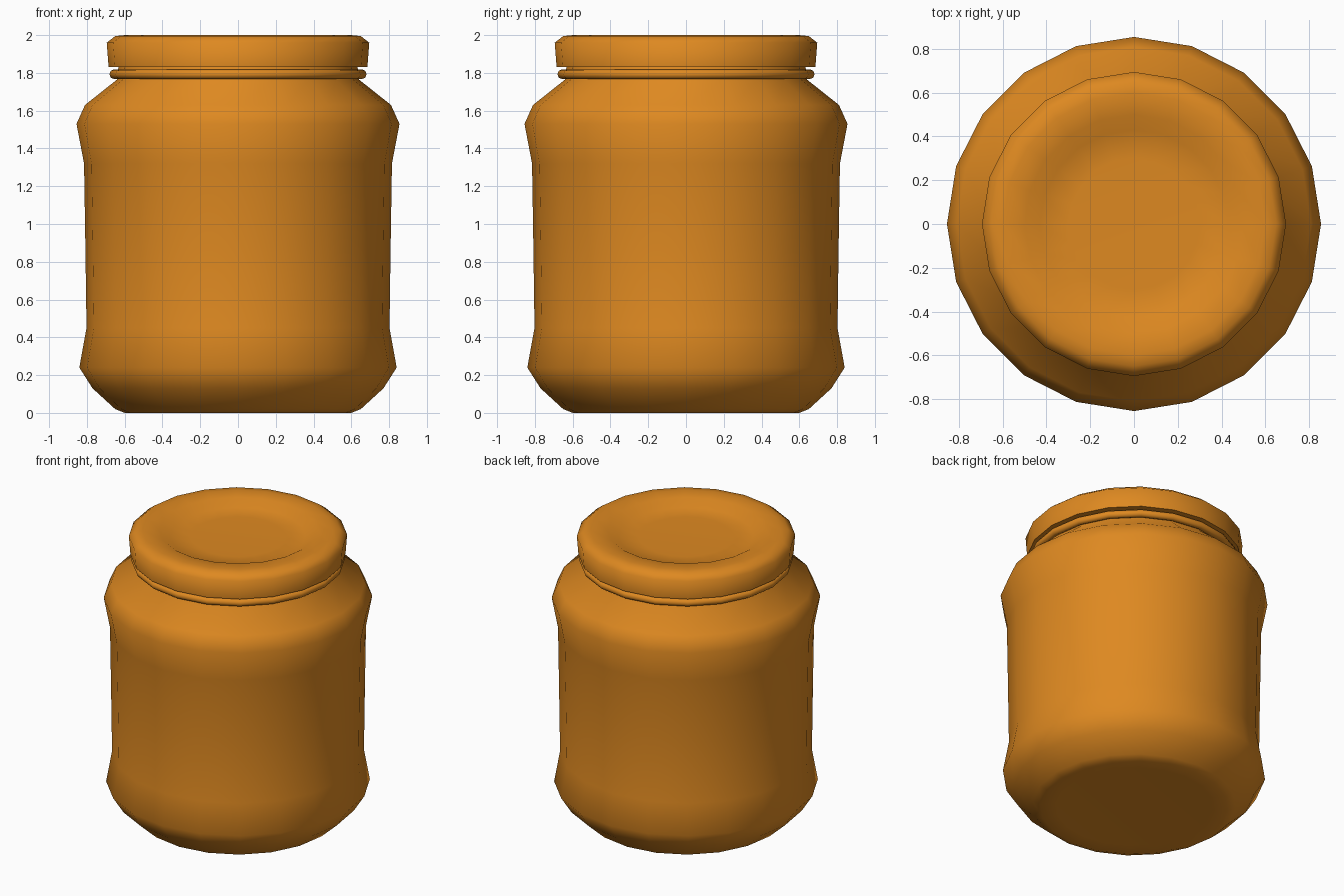
import bpy, bmesh, math

if "Cube" in bpy.data.objects:
    bpy.data.objects.remove(bpy.data.objects["Cube"])

SIDES = 20
amber = bpy.data.materials.new("amber")
amber.diffuse_color = (0.73, 0.25, 0.015, 1)
amber.use_nodes = True
amber.node_tree.nodes["Principled BSDF"].inputs["Base Color"].default_value = amber.diffuse_color


def lathe(name, profile, closed=False):
    """Revolve (radius, z) points about z; cap the ends or close the loop."""
    bm = bmesh.new()
    rings = []
    for r, z in profile:
        rings.append([bm.verts.new((r * math.cos(2 * math.pi * i / SIDES),
                                    r * math.sin(2 * math.pi * i / SIDES), z))
                      for i in range(SIDES)])
    pairs = list(zip(rings, rings[1:]))
    if closed:
        pairs.append((rings[-1], rings[0]))
    else:
        bm.faces.new(rings[0])
        bm.faces.new(rings[-1])
    for a, b in pairs:
        for i in range(SIDES):
            j = (i + 1) % SIDES
            bm.faces.new((a[i], a[j], b[j], b[i]))
    bmesh.ops.recalc_face_normals(bm, faces=bm.faces)
    mesh = bpy.data.meshes.new(name)
    bm.to_mesh(mesh)
    bm.free()
    mesh.materials.append(amber)
    obj = bpy.data.objects.new(name, mesh)
    bpy.context.collection.objects.link(obj)
    bpy.ops.object.select_all(action='DESELECT')
    obj.select_set(True)
    bpy.context.view_layer.objects.active = obj
    bpy.ops.object.shade_smooth_by_angle(angle=math.radians(65))
    return obj


# Jar body with recessed label band, shoulder and neck
lathe("jar_body", [(0.50, 0.005), (0.60, 0), (0.65, 0.02), (0.77, 0.13),
                   (0.84, 0.24), (0.802, 0.45), (0.808, 0.88), (0.815, 1.32),
                   (0.855, 1.53), (0.81, 1.63), (0.64, 1.765), (0.63, 1.86)])

# Rounded sealing ring around the neck
lathe("neck_ring", [(0.655 + 0.026 * math.cos(math.pi * k / 4),
                     1.793 + 0.026 * math.sin(math.pi * k / 4))
                    for k in range(8)], closed=True)

# Lid with bevelled rim and dished top
lathe("lid", [(0.62, 1.83), (0.685, 1.83), (0.695, 1.96), (0.65, 1.995),
              (0.60, 2.0), (0.50, 1.995), (0.43, 1.955), (0.30, 1.95)])
